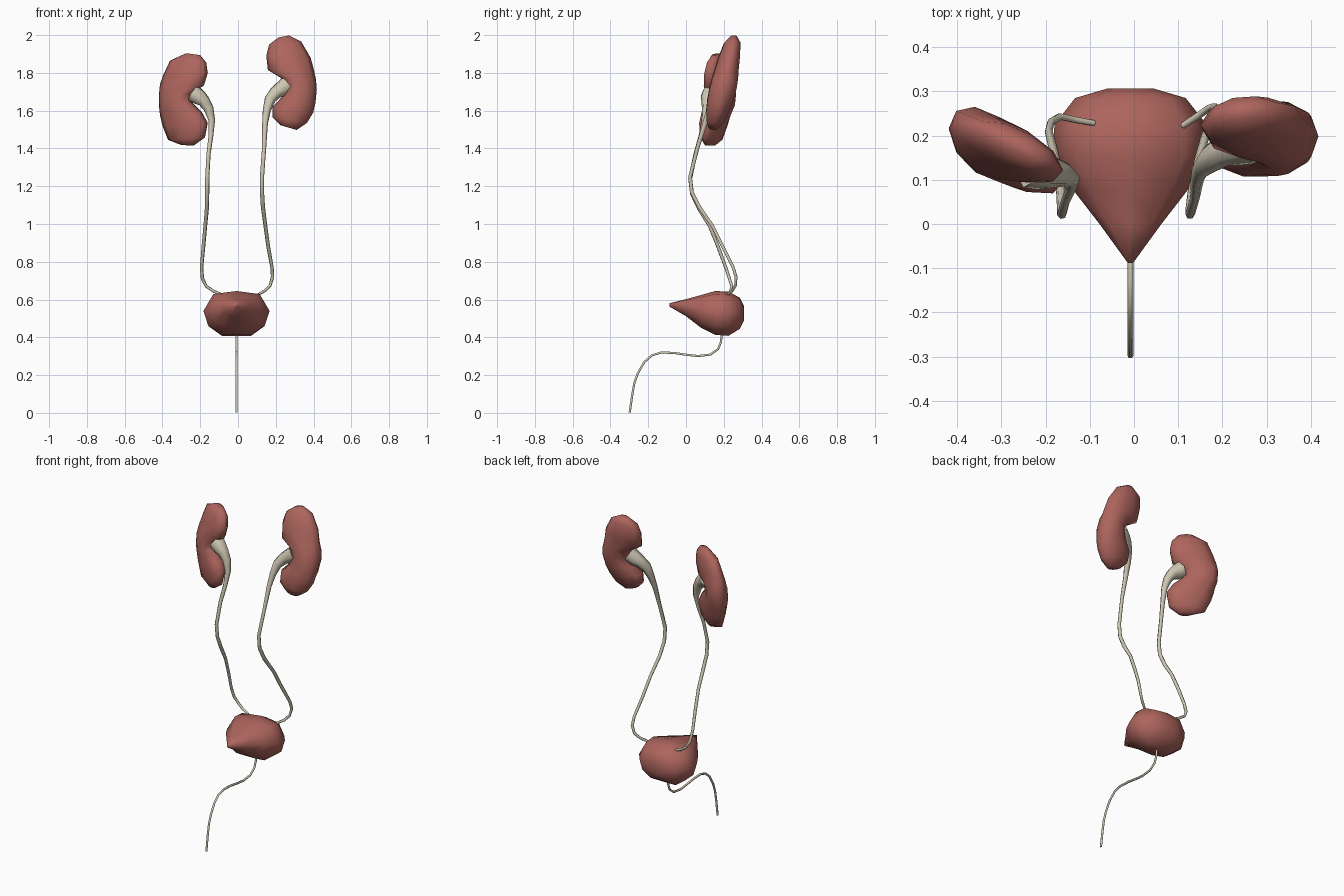
import bpy, bmesh, math
from mathutils import Vector


def material(name, rgb):
    m = bpy.data.materials.new(name)
    m.diffuse_color = (*rgb, 1)
    return m


RED = material("organ_red", (0.42, 0.13, 0.11))
CREAM = material("duct_cream", (0.62, 0.57, 0.45))


def loft(name, rings, mat):
    """Skin a closed surface over rings with equal point counts."""
    bm = bmesh.new()
    rows = [[bm.verts.new(p) for p in ring] for ring in rings]
    n = len(rows[0])
    for a, b in zip(rows, rows[1:]):
        for i in range(n):
            j = (i + 1) % n
            bm.faces.new((a[i], a[j], b[j], b[i]))
    bm.faces.new(rows[0])
    bm.faces.new(rows[-1])
    bmesh.ops.recalc_face_normals(bm, faces=bm.faces)
    mesh = bpy.data.meshes.new(name)
    bm.to_mesh(mesh)
    bm.free()
    mesh.shade_smooth()
    mesh.materials.append(mat)
    ob = bpy.data.objects.new(name, mesh)
    bpy.context.collection.objects.link(ob)
    return ob


def tube(name, pts, mat):
    """Tapered tube through (x, y, z, radius) points."""
    cu = bpy.data.curves.new(name, "CURVE")
    cu.dimensions = "3D"
    cu.bevel_depth = 1
    cu.bevel_resolution = 1
    cu.use_fill_caps = True
    sp = cu.splines.new("POLY")
    sp.points.add(len(pts) - 1)
    for p, (x, y, z, r) in zip(sp.points, pts):
        p.co = (x, y, z, 1)
        p.radius = r
    sp.use_smooth = True
    cu.materials.append(mat)
    ob = bpy.data.objects.new(name, cu)
    bpy.context.collection.objects.link(ob)
    bpy.ops.object.select_all(action="DESELECT")
    ob.select_set(True)
    bpy.context.view_layer.objects.active = ob
    bpy.ops.object.convert(target="MESH")


def kidney(name, spans, centre, slope_x, slope_z):
    """Bean lofted from (outer x, outer z, inner x, inner z, half depth)."""
    cx, cy, cz = centre
    rings = []
    for ox, oz, ix, iz, d in spans:
        ring = []
        for k in range(10):
            a = math.tau * k / 10
            t = 0.5 + 0.5 * math.cos(a)
            x, z = ix + (ox - ix) * t, iz + (oz - iz) * t
            y = cy + slope_x * (x - cx) + slope_z * (z - cz)
            ring.append(Vector((x, y + d * math.sin(a), z)))
        rings.append(ring)
    loft(name, rings, RED)


# Kidneys
kidney("kidney_right_side", [
    (0.27, 1.998, 0.215, 1.988, 0.018), (0.335, 1.965, 0.165, 1.95, 0.045),
    (0.385, 1.88, 0.15, 1.89, 0.058), (0.403, 1.81, 0.158, 1.815, 0.066),
    (0.413, 1.765, 0.225, 1.775, 0.072), (0.417, 1.71, 0.255, 1.72, 0.075),
    (0.41, 1.64, 0.23, 1.67, 0.072), (0.398, 1.59, 0.183, 1.62, 0.064),
    (0.365, 1.535, 0.183, 1.565, 0.05), (0.31, 1.498, 0.225, 1.523, 0.028),
], (0.28, 0.2, 1.75), 0.05, 0.22)
kidney("kidney_left_side", [
    (-0.275, 1.904, -0.2, 1.894, 0.022), (-0.36, 1.865, -0.168, 1.855, 0.046),
    (-0.395, 1.79, -0.16, 1.8, 0.058), (-0.413, 1.74, -0.18, 1.733, 0.066),
    (-0.418, 1.69, -0.25, 1.69, 0.074), (-0.418, 1.62, -0.245, 1.645, 0.075),
    (-0.413, 1.575, -0.19, 1.59, 0.068), (-0.4, 1.52, -0.16, 1.535, 0.06),
    (-0.37, 1.445, -0.175, 1.458, 0.045), (-0.3, 1.418, -0.235, 1.415, 0.024),
], (-0.28, 0.158, 1.66), -0.42, 0.1)

# Bladder: (y, half width, top z, widest z, bottom z)
cx = -0.008
rings = []
for y, w, top, mid, bot in [
        (-0.088, 0.006, 0.58, 0.572, 0.563), (0.0, 0.07, 0.602, 0.565, 0.512),
        (0.08, 0.132, 0.624, 0.55, 0.45), (0.155, 0.175, 0.645, 0.54, 0.413),
        (0.225, 0.172, 0.642, 0.535, 0.408), (0.285, 0.125, 0.61, 0.53, 0.445),
        (0.307, 0.05, 0.565, 0.525, 0.49)]:
    ring = []
    for fx, fz in [(1, 0), (0.7, 0.85), (0, 1), (-0.7, 0.85), (-1, 0),
                   (-0.86, -0.6), (-0.45, -1), (0.45, -1), (0.86, -0.6)]:
        h = top - mid if fz > 0 else mid - bot
        ring.append((cx + w * fx, y, mid + h * fz))
    rings.append(ring)
loft("bladder", rings, RED)

# Ureters, each flaring into a renal pelvis
tube("ureter_right_side", [
    (0.26, 0.185, 1.735, 0.05), (0.225, 0.175, 1.71, 0.044), (0.2, 0.165, 1.695, 0.036),
    (0.17, 0.145, 1.66, 0.03), (0.152, 0.125, 1.6, 0.021), (0.143, 0.1, 1.53, 0.015),
    (0.138, 0.06, 1.4, 0.011), (0.127, 0.022, 1.25, 0.011), (0.127, 0.03, 1.17, 0.011),
    (0.132, 0.07, 1.09, 0.011), (0.145, 0.14, 0.99, 0.01), (0.16, 0.195, 0.88, 0.01),
    (0.18, 0.25, 0.77, 0.009), (0.183, 0.265, 0.72, 0.009), (0.17, 0.262, 0.675, 0.008),
    (0.145, 0.245, 0.648, 0.008), (0.11, 0.222, 0.628, 0.007)], CREAM)
tube("ureter_left_side", [
    (-0.235, 0.13, 1.69, 0.05), (-0.205, 0.12, 1.67, 0.044), (-0.18, 0.115, 1.65, 0.034),
    (-0.155, 0.11, 1.61, 0.027), (-0.139, 0.1, 1.55, 0.018), (-0.143, 0.08, 1.47, 0.013),
    (-0.156, 0.05, 1.37, 0.011), (-0.163, 0.022, 1.24, 0.011), (-0.163, 0.032, 1.16, 0.011),
    (-0.165, 0.07, 1.08, 0.011), (-0.173, 0.125, 0.99, 0.01), (-0.183, 0.17, 0.88, 0.01),
    (-0.193, 0.21, 0.77, 0.009), (-0.188, 0.23, 0.71, 0.009), (-0.168, 0.243, 0.67, 0.008),
    (-0.13, 0.235, 0.645, 0.008), (-0.09, 0.228, 0.628, 0.007)], CREAM)

# Urethra: (y, z)
tube("urethra", [(cx, y, z, 0.0065) for y, z in [
    (0.19, 0.43), (0.185, 0.375), (0.17, 0.338), (0.13, 0.309), (0.065, 0.301),
    (0, 0.308), (-0.06, 0.317), (-0.13, 0.32), (-0.18, 0.305), (-0.22, 0.27),
    (-0.255, 0.21), (-0.273, 0.16), (-0.284, 0.1), (-0.298, 0.002)]], CREAM)
